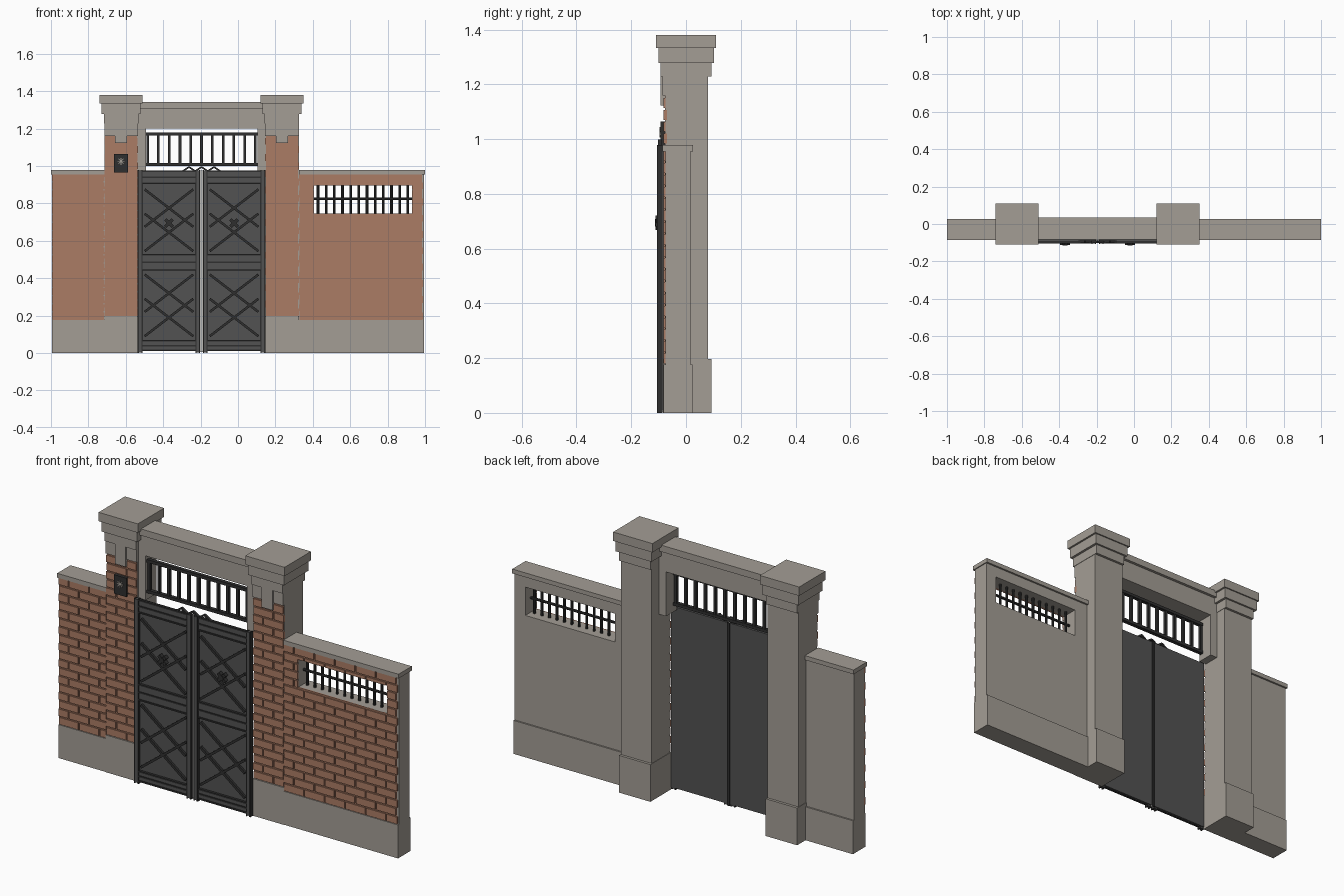
import bpy, bmesh, math
from mathutils import Matrix, Vector

if "Cube" in bpy.data.objects:
    bpy.data.objects.remove(bpy.data.objects["Cube"], do_unlink=True)


def material(name, rgb):
    m = bpy.data.materials.new(name)
    m.use_nodes = True
    m.diffuse_color = (*rgb, 1)
    m.node_tree.nodes["Principled BSDF"].inputs["Base Color"].default_value = (*rgb, 1)
    return m


STONE = material("warm_grey_stone", (0.37, 0.34, 0.30))
BRICK = material("red_brick", (0.41, 0.20, 0.13))
PANEL = material("grey_sheet_metal", (0.085, 0.085, 0.085))
IRON = material("dark_iron", (0.028, 0.028, 0.028))
STEEL = material("light_steel", (0.5, 0.49, 0.47))


class Part:
    """One mesh object gathered from boxes and bars."""

    def __init__(self, name, mat):
        self.name, self.mat, self.bm = name, mat, bmesh.new()

    def box(self, x, y, z):
        size = [b - a for a, b in (x, y, z)]
        mid = Vector([(a + b) / 2 for a, b in (x, y, z)])
        m = Matrix.Translation(mid) @ Matrix.Diagonal((*size, 1))
        bmesh.ops.create_cube(self.bm, size=1, matrix=m)
        return self

    def bar(self, p, q, width, depth):
        # flat bar in the plane of the gate
        p, q = Vector(p), Vector(q)
        d = q - p
        turn = Matrix.Rotation(-math.atan2(d.z, d.x), 4, 'Y')
        m = Matrix.Translation((p + q) / 2) @ turn @ Matrix.Diagonal((d.length, depth, width, 1))
        bmesh.ops.create_cube(self.bm, size=1, matrix=m)
        return self

    def rod(self, p, q, radius, sides=8):
        p, q = Vector(p), Vector(q)
        d = q - p
        m = Matrix.Translation((p + q) / 2) @ d.to_track_quat('Z', 'Y').to_matrix().to_4x4()
        bmesh.ops.create_cone(self.bm, cap_ends=True, segments=sides, radius1=radius,
                              radius2=radius, depth=d.length, matrix=m)
        return self

    def done(self):
        mesh = bpy.data.meshes.new(self.name)
        self.bm.to_mesh(mesh)
        self.bm.free()
        mesh.materials.append(self.mat)
        ob = bpy.data.objects.new(self.name, mesh)
        bpy.context.collection.objects.link(ob)
        return ob


MID = -0.195            # centre line of the gate
FRONT = -0.075          # stone face behind the bricks
ROW, LENGTH, GAP = 0.0435, 0.12, 0.007


def lay_bricks(part, x, z, origin):
    """Running bond clipped to a rectangle, on a thin backing."""
    part.box((x[0] + 0.005, x[1] - 0.005), (FRONT - 0.002, FRONT + 0.005), z)
    row = math.floor((z[0] - origin[1]) / ROW + 0.001)
    while origin[1] + row * ROW < z[1] - 0.01:
        low = origin[1] + row * ROW
        zz = (max(low + GAP / 2, z[0]), min(low + ROW - GAP / 2, z[1]))
        left = origin[0] - (row % 2) * LENGTH / 2
        while left < x[1]:
            xx = (max(left + GAP / 2, x[0]), min(left + LENGTH - GAP / 2, x[1]))
            if xx[1] - xx[0] > 0.008 and zz[1] - zz[0] > 0.005:
                part.box(xx, (FRONT - 0.008, FRONT + 0.005), zz)
            left += LENGTH
        row += 1


# Side walls: the one on the left has a barred window
WX, WZ = (0.406, 0.93), (0.747, 0.897)
Z0, Z1 = 0.177, 0.955
for side, x, window in (("right", (-0.995, -0.715), False), ("left", (0.325, 0.995), True)):
    if window:
        areas = [(x, (Z0, WZ[0])), (x, (WZ[1], Z1)),
                 ((x[0], WX[0]), WZ), ((WX[1], x[1]), WZ)]
    else:
        areas = [(x, (Z0, Z1))]
    wall = Part(side + "_wall", STONE)
    bricks = Part(side + "_wall_bricks", BRICK)
    for ax, az in areas:
        wall.box(ax, (FRONT, 0.016), az)
        lay_bricks(bricks, (ax[0], min(ax[1], 0.99)), az, (x[0], Z0))
    wall.done()
    bricks.done()
    Part(side + "_wall_plinth", STONE).box(x, (-0.082, 0.024), (0, Z0)).done()
    out = (-1, x[1]) if x[0] < MID else (x[0], 1)
    Part(side + "_wall_coping", STONE).box(out, (-0.085, 0.026), (Z1, 0.978)).done()

# Window bars
bars = Part("window_bars", IRON)
for i in range(12):
    bx = WX[0] + 0.022 + i * (WX[1] - WX[0] - 0.044) / 11
    bars.rod((bx, -0.03, WZ[0]), (bx, -0.03, WZ[1]), 0.007)
bars.rod((WX[0], -0.03, 0.824), (WX[1], -0.03, 0.824), 0.007)
bars.done()

# Gate pillars with stepped caps
for side, cx in (("right", MID - 0.43), ("left", MID + 0.43)):
    span = lambda h: (cx - h, cx + h)
    Part(side + "_pillar", STONE).box(span(0.09), (FRONT, 0.08), (0.19, 1.23)).done()
    base = Part(side + "_pillar_base", STONE)
    base.box(span(0.092), (-0.084, 0.094), (0, 0.197)).done()
    facing = Part(side + "_pillar_bricks", BRICK)
    lay_bricks(facing, span(0.09), (0.197, 1.162), (cx - 0.09, 0.197))
    facing.done()
    cap = Part(side + "_pillar_cap", STONE)
    for half, y, z in ((0.115, (-0.11, 0.11), (1.333, 1.38)),
                       (0.105, (-0.101, 0.103), (1.278, 1.333)),
                       (0.092, (-0.093, 0.093), (1.228, 1.278)),
                       (0.09, (-0.086, -0.07), (1.16, 1.228)),
                       (0.032, (-0.093, -0.07), (1.123, 1.228))):
        cap.box(span(half), y, z)
    cap.done()

# Lintel with cornice and side brackets
lintel = Part("lintel", STONE)
lintel.box((MID - 0.34, MID + 0.34), (-0.07, 0.02), (1.2, 1.31))
lintel.box((MID - 0.34, MID + 0.34), (-0.083, 0.035), (1.308, 1.343))
for s in (-1, 1):
    lintel.box(sorted((MID + s * 0.298, MID + s * 0.345)), (-0.07, 0.02), (0.965, 1.2))
lintel.done()

# Grille over the gate
grille = Part("transom_grille", IRON)
for z in (1.008, 1.17):
    grille.box((MID - 0.298, MID + 0.298), (-0.06, -0.04), (z - 0.008, z + 0.008))
for i in range(11):
    bx = MID - 0.288 + i * 0.0576
    grille.box((bx - 0.007, bx + 0.007), (-0.058, -0.042), (1.008, 1.17))
grille.done()

# Two gate leaves, mirrored about the centre line
for side, s in (("right", -1), ("left", 1)):
    span = lambda a, b: sorted((MID + s * a, MID + s * b))
    Part(side + "_leaf_panel", PANEL).box(span(0.008, 0.338), (-0.09, -0.08), (0.012, 0.972)).done()
    frame = Part(side + "_leaf_frame", PANEL)
    trim = Part(side + "_leaf_trim", IRON)
    for a, b in ((0.01, 0.03), (0.318, 0.338)):
        frame.box(span(a, b), (-0.104, -0.085), (0.004, 0.975))
    for z in ((0.015, 0.065), (0.445, 0.525), (0.908, 0.972)):
        frame.box(span(0.03, 0.318), (-0.099, -0.085), z)
        for edge in (*z, (z[0] + z[1]) / 2):
            trim.box(span(0.03, 0.318), (-0.103, -0.09), (edge - 0.004, edge + 0.004))
    for a in (0.01, 0.03, 0.318, 0.338):
        trim.box(span(a - 0.003, a + 0.003), (-0.106, -0.085), (0, 0.978))
    frame.done()
    trim.done()

    # Crossed lattice bars in the upper and lower panels
    lattice = Part(side + "_leaf_lattice", IRON)
    lx = MID + s * 0.174
    for cz in (0.255, 0.71):
        for a in (-1, 1):
            for b in (-1, 1):
                lattice.bar((lx - a * 0.13, -0.096, cz - b * 0.035),
                            (lx + a * 0.13, -0.096, cz + b * 0.165), 0.013, 0.012)
    lattice.done()

    # Handle rosette
    rosette = Part(side + "_handle", IRON)
    for k in (-1, 1):
        rosette.bar((lx - 0.02, -0.1, 0.695 - k * 0.02),
                    (lx + 0.02, -0.1, 0.695 + k * 0.02), 0.018, 0.022)
    rosette.rod((lx, -0.09, 0.695), (lx, -0.114, 0.695), 0.014)
    rosette.done()

# Meeting strip between the leaves
Part("meeting_strip", STEEL).box((MID - 0.009, MID + 0.009), (-0.091, -0.081), (0.005, 0.975)).done()
Part("back_strip", IRON).box((MID - 0.008, MID + 0.008), (-0.081, -0.074), (0.005, 0.975)).done()

# Zigzag crest on top of the gate
crest = Part("gate_crest", IRON)
for c in (-0.067, 0, 0.067):
    for s in (-1, 1):
        crest.bar((MID + c, -0.095, 0.995), (MID + c + s * 0.034, -0.095, 0.972), 0.009, 0.014)
crest.done()

# Letter box with star ornament on the right pillar
bx, bz = -0.625, 1.015
Part("letter_box", IRON).box((bx - 0.037, bx + 0.037), (-0.094, -0.07), (bz - 0.05, bz + 0.05)).done()
star = Part("letter_box_star", STONE)
for i in range(4):
    t = i * math.pi / 4
    d = Vector((math.cos(t), 0, math.sin(t))) * 0.019
    c = Vector((bx, -0.095, bz + 0.01))
    star.bar(c - d, c + d, 0.004, 0.004)
star.done()
